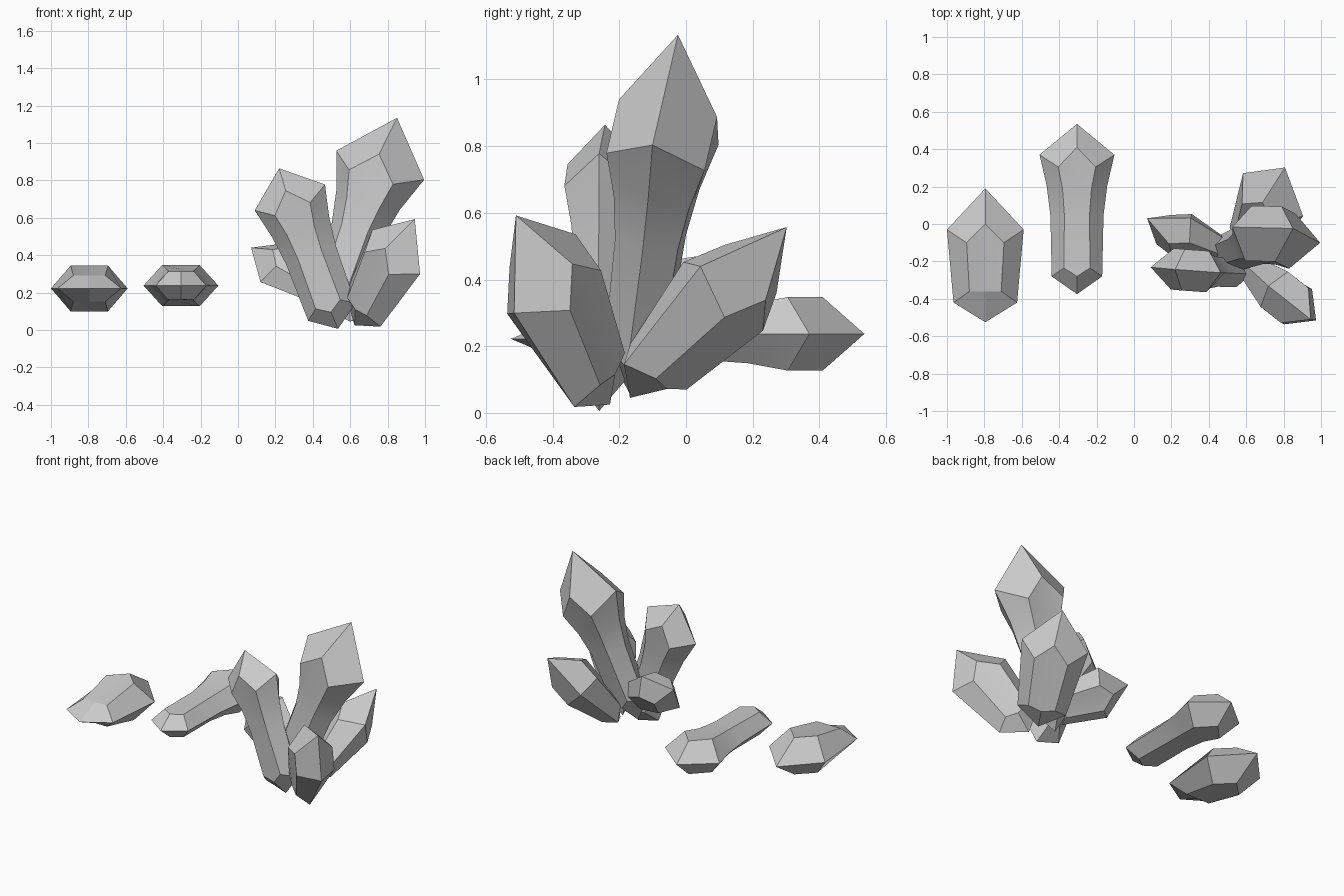
import bpy, bmesh
from math import radians
from mathutils import Vector

if "Cube" in bpy.data.objects:
    bpy.data.objects.remove(bpy.data.objects["Cube"])

# Crystal shapes: total length, then rings of
# (side t, corner t, ridge t, side half width, corner half width, half thickness)
SHORT = (0.715, [(.105, .165, .165, .17, .085, .070),
                 (.495, .425, .525, .205, .10, .122)])
STUB = (0.715, [(.10, .13, .11, .145, .08, .075),
                (.495, .425, .525, .198, .10, .120)])
LONG = (0.91, [(.095, .14, .095, .135, .07, .075),
               (.42, .42, .42, .142, .067, .078),
               (.58, .56, .56, .162, .077, .088),
               (.745, .68, .785, .20, .10, .110)])
GIANT = (1.145, [(.12, .17, .12, .13, .07, .085),
                 (.50, .50, .50, .143, .074, .096),
                 (.68, .64, .64, .180, .093, .115),
                 (.875, .78, .91, .25, .125, .150)])


def crystal(name, shape, base, tip, side):
    """Hexagonal crystal with chisel ends, running from base to tip."""
    length, rings = shape
    base, tip = Vector(base), Vector(tip)
    d = (tip - base).normalized()
    s = (tip - base).length / length
    u = Vector(side)
    u = (u - d * u.dot(d)).normalized()
    w = u.cross(d)
    bm = bmesh.new()

    def vert(t, x, z):
        return bm.verts.new(base + (d * t + u * x + w * z) * s)

    loops = []
    for ta, tb, tm, a, b, h in rings:
        loops.append([vert(*p) for p in (
            (ta, a, 0), (tb, b, h), (tm, 0, h), (tb, -b, h),
            (ta, -a, 0), (tb, -b, -h), (tm, 0, -h), (tb, b, -h))])

    # Long sides: a wide hexagon face above and below, quads elsewhere
    for lo, hi in zip(loops, loops[1:]):
        for i in range(8):
            j = (i + 1) % 8
            bm.faces.new((lo[i], lo[j], hi[j], hi[i]))

    # Four facets at each end
    for ring, t in ((loops[0], 0), (loops[-1], length)):
        point = vert(t, 0, 0)
        for i in range(0, 8, 2):
            bm.faces.new((ring[i], ring[i + 1], ring[(i + 2) % 8], point))

    bmesh.ops.recalc_face_normals(bm, faces=bm.faces[:])
    mesh = bpy.data.meshes.new(name)
    bm.to_mesh(mesh)
    bm.free()
    # Gently curved sides stay smooth, crystal edges stay sharp
    mesh.shade_smooth()
    mesh.set_sharp_from_angle(angle=radians(22))
    obj = bpy.data.objects.new(name, mesh)
    bpy.context.collection.objects.link(obj)
    return obj


# Loose crystals lying flat
crystal("loose_short_crystal", SHORT, (-.795, -.525, .222), (-.795, .19, .222), (1, 0, 0))
crystal("loose_long_crystal", LONG, (-.305, -.375, .237), (-.305, .535, .237), (1, 0, 0))

# Cluster fanning out from a shared foot
crystal("tall_crystal", GIANT, (.47, -.17, .06), (.85, -.024, 1.134), (.465, -.08, -.136))
crystal("front_left_crystal", LONG, (.535, -.26, .006), (.22, -.243, .864), (.385, -.03, .165))
crystal("front_right_crystal", STUB, (.623, -.228, .025), (.945, -.51, .592), (.65, -.47, -.59))
crystal("back_right_crystal", STUB, (.60, -.168, .045), (.807, .302, .557), (.34, -.235, .09))
crystal("back_left_crystal", STUB, (.53, -.19, .19), (.07, .03, .44), (.124, .174, .252))
